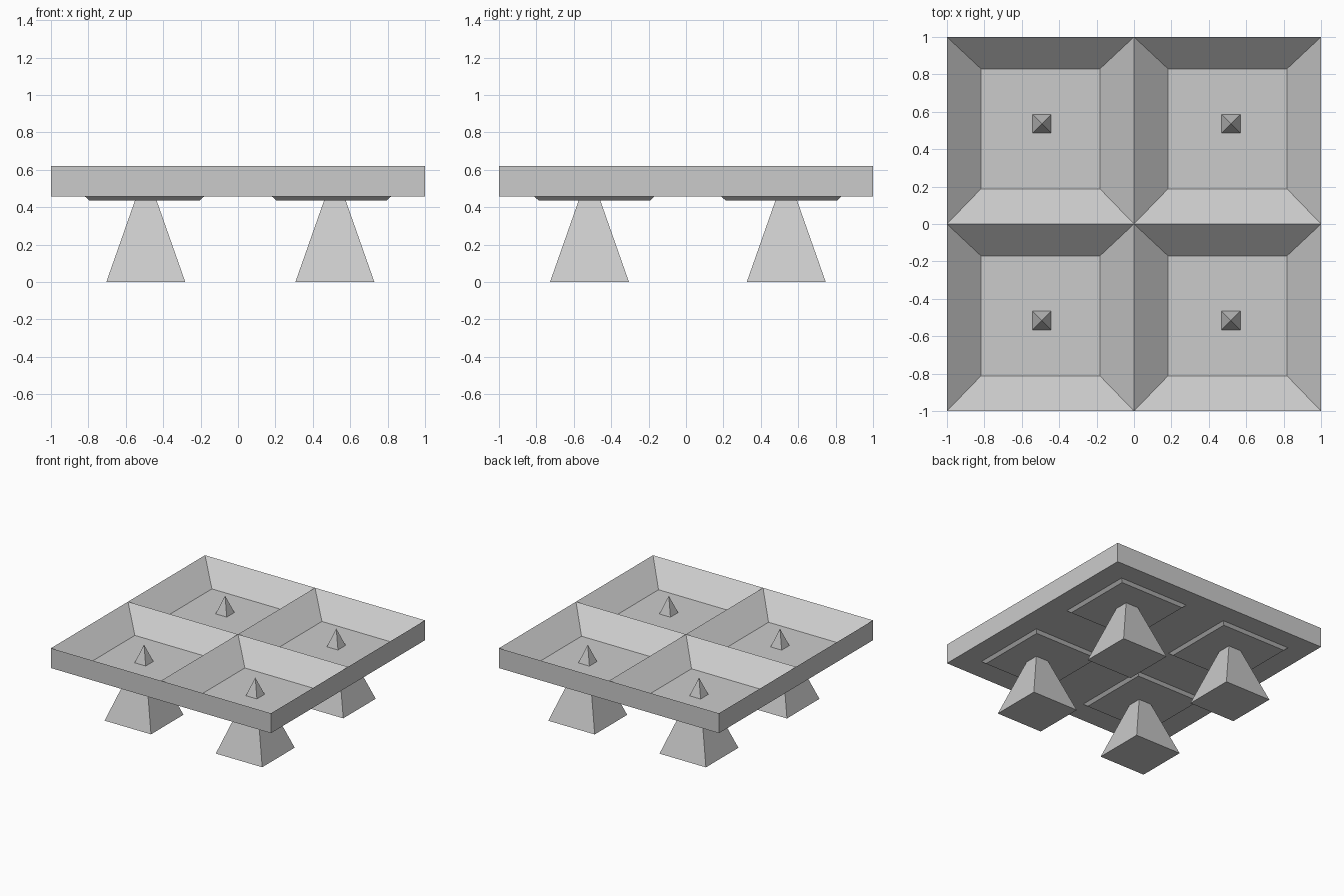
import bpy
import bmesh

if "Cube" in bpy.data.objects:
    bpy.data.objects.remove(bpy.data.objects["Cube"])

RIM_Z, FLOOR_Z, PAN_Z = 0.62, 0.457, 0.436


def make_object(name, verts, faces):
    bm = bmesh.new()
    vs = [bm.verts.new(v) for v in verts]
    for f in faces:
        bm.faces.new([vs[i] for i in f])
    mesh = bpy.data.meshes.new(name)
    bm.to_mesh(mesh)
    bm.free()
    obj = bpy.data.objects.new(name, mesh)
    bpy.context.collection.objects.link(obj)
    return obj


def rect(x0, x1, y0, y1, z):
    return [(x0, y0, z), (x1, y0, z), (x1, y1, z), (x0, y1, z)]


SIDES = [(i, (i + 1) % 4, (i + 1) % 4 + 4, i + 4) for i in range(4)]

# Open-topped square tray shell: floor and outer walls
make_object("tray_shell",
            rect(-1, 1, -1, 1, FLOOR_Z) + rect(-1, 1, -1, 1, RIM_Z),
            [(3, 2, 1, 0)] + SIDES)

for row, (y, foot_y) in {"front": (-1, -0.516), "back": (0, 0.536)}.items():
    for side, (x, foot_x) in {"left": (-1, -0.493), "right": (0, 0.518)}.items():
        # Sloping compartment pan, its base poking through the tray floor
        make_object(f"{row}_{side}_pan",
                    rect(x + 0.205, x + 0.795, y + 0.212, y + 0.808, PAN_Z)
                    + rect(x, x + 1, y, y + 1, RIM_Z),
                    [(3, 2, 1, 0)] + SIDES)

        # Pyramid foot whose tip pierces the compartment floor
        h = 0.211
        make_object(f"{row}_{side}_foot",
                    rect(foot_x - h, foot_x + h, foot_y - h, foot_y + h, 0)
                    + [(foot_x, foot_y, 0.6)],
                    [(3, 2, 1, 0)] + [(i, (i + 1) % 4, 4) for i in range(4)])
